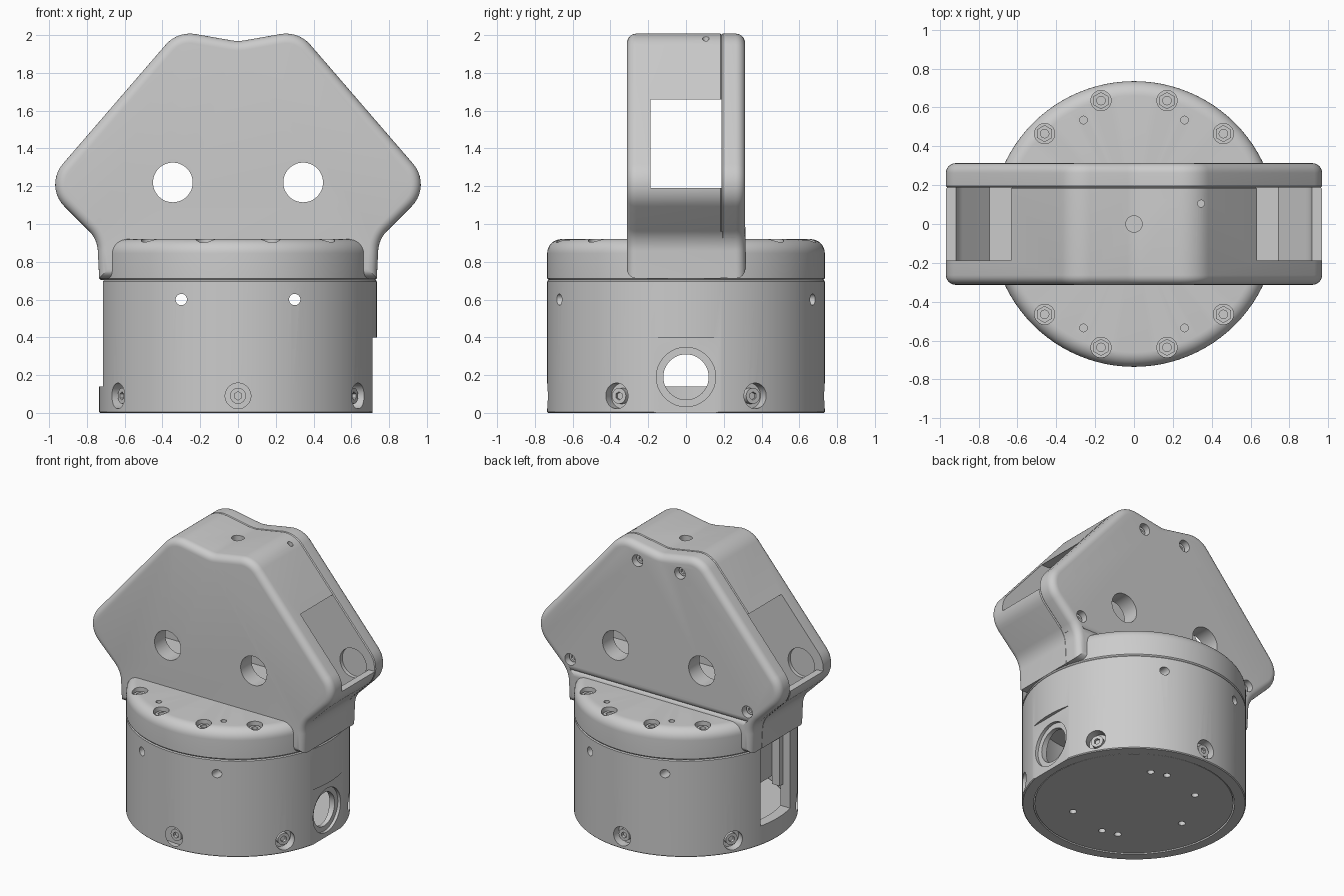
import bpy, bmesh, math
from mathutils import Vector, Matrix

if "Cube" in bpy.data.objects:
    bpy.data.objects.remove(bpy.data.objects["Cube"])

C = bpy.context


def finish(name, bm):
    bmesh.ops.recalc_face_normals(bm, faces=bm.faces[:])
    me = bpy.data.meshes.new(name)
    bm.to_mesh(me)
    bm.free()
    ob = bpy.data.objects.new(name, me)
    C.collection.objects.link(ob)
    return ob


def lathe(name, prof, n=96):
    """Closed ring from an (r, z) section, or a solid if the section starts and ends at r = 0."""
    bm = bmesh.new()
    vs = [bm.verts.new((r, 0, z)) for r, z in prof]
    es = [bm.edges.new((vs[i - 1], vs[i])) for i in range(len(vs))
          if prof[i - 1][0] + prof[i][0] > 0]
    bmesh.ops.spin(bm, geom=vs + es, cent=(0, 0, 0), axis=(0, 0, 1),
                   angle=2 * math.pi, steps=n, use_merge=True)
    bmesh.ops.remove_doubles(bm, verts=bm.verts[:], dist=1e-5)
    return finish(name, bm)


def rod(name, p0, p1, r, n=32):
    p0, p1 = Vector(p0), Vector(p1)
    d = p1 - p0
    m = Matrix.Translation((p0 + p1) / 2) @ d.to_track_quat('Z', 'Y').to_matrix().to_4x4()
    bm = bmesh.new()
    bmesh.ops.create_cone(bm, cap_ends=True, segments=n, radius1=r, radius2=r,
                          depth=d.length, matrix=m)
    return finish(name, bm)


def box(name, lo, hi):
    lo, hi = Vector(lo), Vector(hi)
    bm = bmesh.new()
    bmesh.ops.create_cube(bm, size=1, matrix=Matrix.Translation((lo + hi) / 2) @ Matrix.Diagonal((hi - lo).to_4d()))
    return finish(name, bm)


def cut(ob, cutter):
    cutter.hide_render = True
    m = ob.modifiers.new("cut", 'BOOLEAN')
    m.operation, m.solver, m.object = 'DIFFERENCE', 'EXACT', cutter
    C.view_layer.objects.active = ob
    bpy.ops.object.modifier_apply(modifier=m.name)
    bpy.data.objects.remove(cutter)


def drill(ob, p0, p1, r, n=32):
    cut(ob, rod("drill", p0, p1, r, n))


def rounded(corners, n=10):
    """Clockwise polygon of (x, z, radius) with its corners rounded."""
    out = []
    for i, (x, z, r) in enumerate(corners):
        p = Vector((x, z))
        a = (Vector(corners[i - 1][:2]) - p).normalized()
        b = (Vector(corners[(i + 1) % len(corners)][:2]) - p).normalized()
        if r == 0:
            out.append(p)
            continue
        h = a.angle(b) / 2
        c = p + (a + b).normalized() * r / math.sin(h)
        s, e = p + a * r / math.tan(h) - c, p + b * r / math.tan(h) - c
        a0 = math.atan2(s.y, s.x)
        da = (math.atan2(e.y, e.x) - a0 + math.pi) % (2 * math.pi) - math.pi
        out += [c + r * Vector((math.cos(a0 + da * k / n), math.sin(a0 + da * k / n)))
                for k in range(n + 1)]
    return out


def inset(pts, d):
    out = []
    for i, p in enumerate(pts):
        u = (p - pts[i - 1]).normalized()
        v = (pts[(i + 1) % len(pts)] - p).normalized()
        n1, n2 = Vector((u.y, -u.x)), Vector((v.y, -v.x))
        out.append(p + (n1 + n2) * d / (1 + n1.dot(n2)))
    return out


def slab(name, pts, rings):
    """Loft an xz outline through (y, inset) rings and cap it."""
    bm = bmesh.new()
    loops = [[bm.verts.new((p.x, y, p.y)) for p in inset(pts, d)] for y, d in rings]
    for A, B in zip(loops, loops[1:]):
        for i in range(len(A)):
            bm.faces.new((A[i - 1], A[i], B[i], B[i - 1]))
    bm.faces.new(loops[0])
    bm.faces.new(loops[-1])
    return finish(name, bm)


def rim(y, r, side, n=6):
    """Rounded rim rings, in order of rising y, for a cap at y facing side (-1 or 1)."""
    rs = [(y - side * r * (1 - math.cos(k / n * math.pi / 2)),
           r * (1 - math.sin(k / n * math.pi / 2))) for k in range(n + 1)]
    return rs if side < 0 else rs[::-1]


# base shell with seam chamfer
R = 0.735
base = lathe("base_shell", [(.66, 0), (R - .006, 0), (R, .006), (R, .696), (R - .006, .703), (.66, .703)])

# radial base screws
for k in range(6):
    a = math.radians(30 + 60 * k)
    at = lambda r: (r * math.cos(a), r * math.sin(a), .09)
    drill(base, at(.672), at(.8), .068, 30)
    s = rod("base_screw", at(.665), at(.71), .042)
    drill(s, at(.69), at(.75), .022, 6)

# base openings: side window, flat with round port, small cross holes
cut(base, box("c", (-.9, -.17, .14), (-.6, .17, .9)))
cut(base, box("c", (.712, -.3, -.1), (.9, .3, .40)))
drill(base, (.69, 0, .19), (.9, 0, .19), .157, 48)
drill(base, (.5, 0, .19), (.9, 0, .19), .12, 48)
for x in (-.3, .3):
    for s in (-1, 1):
        drill(base, (x, s * .5, .6), (x, s, .6), .03)

# base floor with mounting holes
floor = lathe("base_floor", [(0, .004), (.652, .004), (.652, .06), (0, .06)])
for x, y in [(.18, .385), (.07, .42), (-.237, .34), (-.41, 0), (-.18, -.38), (-.07, -.41), (.237, -.34)]:
    drill(floor, (x, y, -.1), (x, y, .04), .024, 20)

# parts seen through the side opening
panel = box("inner_panel", (-.60, -.18, .36), (-.57, .18, .70))
for y in (-.12, .12):
    drill(panel, (-.7, y, .62), (-.5, y, .62), .02, 16)
box("inner_bracket", (-.66, -.17, .30), (-.60, -.13, .66))

# lid with rounded top edge
f = .075
prof = [(0, .7032), (R - .008, .7032), (R, .712)]
prof += [(R - f + f * math.cos(k * math.pi / 16), .92 - f + f * math.sin(k * math.pi / 16))
         for k in range(9)]
lid = lathe("lid", prof + [(0, .92)])
for sx in (-1, 1):
    for sy in (-1, 1):
        for x, y in ((.17, .635), (.46, .465)):
            drill(lid, (sx * x, sy * y, .86), (sx * x, sy * y, 1), .052)
            nut = rod("lid_nut", (sx * x, sy * y, .85), (sx * x, sy * y, .895), .044, 6)
            drill(nut, (sx * x, sy * y, .87), (sx * x, sy * y, .95), .022, 16)
        drill(lid, (sx * .26, sy * .535, .85), (sx * .26, sy * .535, 1), .02, 16)

# head outline, right half mirrored
half = [(.32, 2.022, .17), (1.028, 1.202, .165), (.745, .919, .16), (.735, .712, 0)]
outline = rounded([(0, 1.966, .2)] + half + [(-x, z, r) for x, z, r in half[::-1]])
above = lambda pts, z: [p for p in pts if p.y > z]

# head body: hollow shell open on both slanted sides
body = slab("head_body", outline, rim(-.313, .05, -1) + [(.182, 0), (.188, .006)])
cut(body, slab("c", above(inset(outline, .05), .985), [(-.19, 0), (.3, 0)]))
for s in (-1, 1):
    cut(body, box("c", (min(s * .55, s * 1.1), -.189, 1.19), (max(s * .55, s * 1.1), .3, 1.66)))
    drill(body, (s * .345, -1, 1.22), (s * .345, 0, 1.22), .105, 48)
    drill(body, (s * .79, -.215, 1.205), (s * .79, 0, 1.205), .105, 48)
drill(body, (0, 0, 1.8), (0, 0, 2.2), .042)
drill(body, (.345, .105, 1.8), (.345, .105, 2.2), .018, 16)

# back cover with screw holes
cover = slab("head_cover", above(outline, .922), [(.1885, .006), (.195, 0)] + rim(.313, .05, 1))
for s in (-1, 1):
    drill(cover, (s * .345, 0, 1.22), (s * .345, 1, 1.22), .105, 48)
    drill(cover, (s * .79, 0, 1.205), (s * .79, .215, 1.205), .105, 48)
    for x, z in ((.17, 1.88), (.71, 1.02)):
        drill(cover, (s * x, .25, z), (s * x, .5, z), .042)
        sc = rod("cover_screw", (s * x, .24, z), (s * x, .275, z), .033)
        drill(sc, (s * x, .26, z), (s * x, .3, z), .018, 6)

# neck below the cover
slab("head_neck", [p for p in outline if p.y < .965], [(.10, .003)] + rim(.314, .05, 1))

# smooth shading with sharp edges kept
bpy.ops.object.select_all(action='DESELECT')
for o in C.scene.objects:
    o.select_set(True)
C.view_layer.objects.active = body
bpy.ops.object.shade_smooth_by_angle(angle=math.radians(30))
